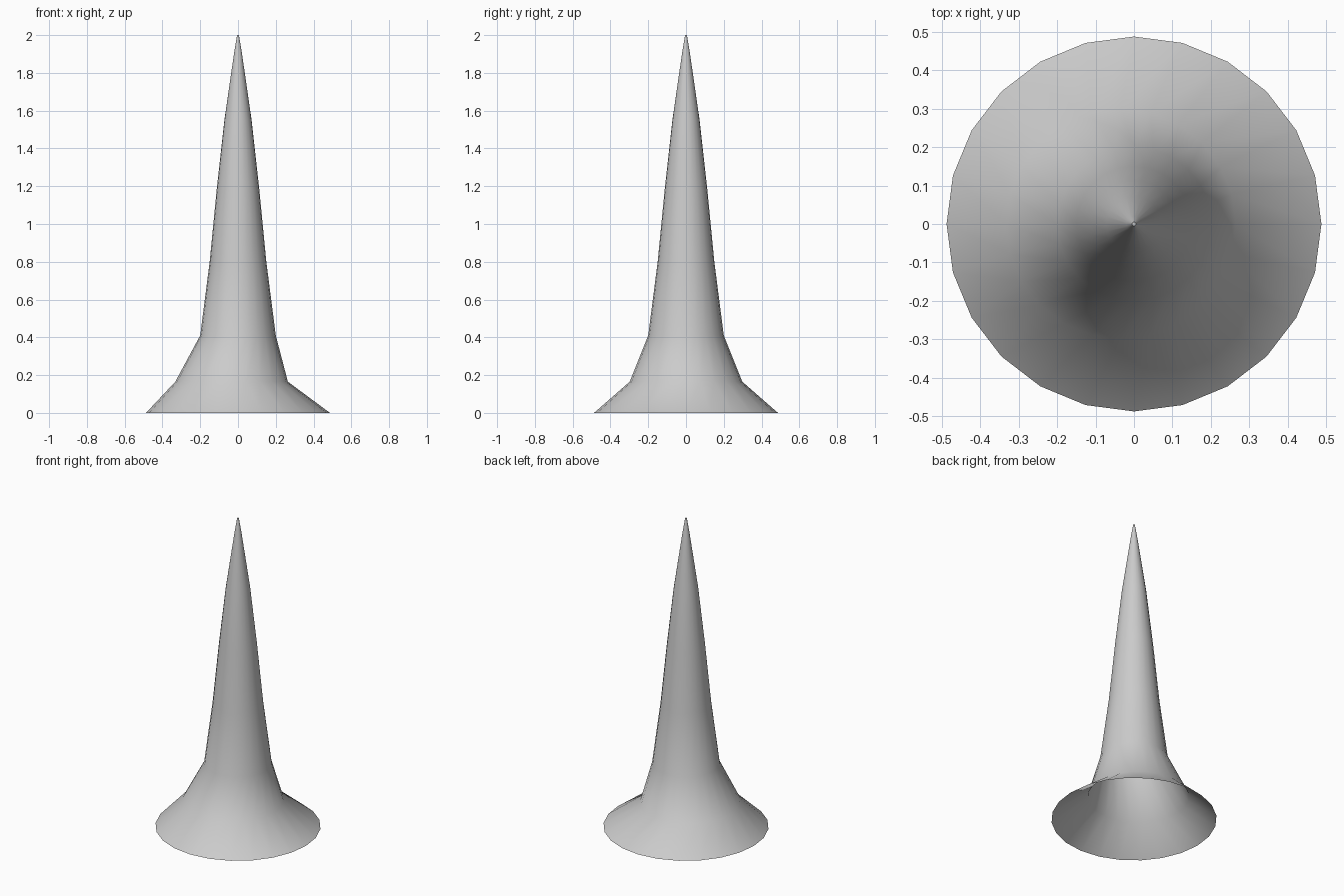
import bpy
import bmesh
from math import cos, sin, tau

cube = bpy.data.objects.get("Cube")
if cube:
    bpy.data.objects.remove(cube, do_unlink=True)

SIDES = 24

# Profile rings from the flared rim to the tip: (radius, height, x offset)
RINGS = [
    (0.487, 0.0, 0.0),
    (0.298, 0.165, -0.034),
    (0.2, 0.41, 0.0),
    (0.15, 0.8, 0.0),
    (0.113, 1.18, 0.0),
    (0.072, 1.55, 0.0),
    (0.02, 1.91, 0.0),
    (0.005, 2.0, 0.0),
]

# Plain grey material
grey = bpy.data.materials.new("light grey")
grey.use_nodes = True
colour = (0.6, 0.6, 0.6, 1.0)
grey.diffuse_color = colour
grey.node_tree.nodes["Principled BSDF"].inputs["Base Color"].default_value = colour

# Hollow spike with an open flared base
bm = bmesh.new()
loops = []
for radius, height, shift in RINGS:
    loops.append([
        bm.verts.new((shift + radius * cos(tau * i / SIDES),
                      radius * sin(tau * i / SIDES), height))
        for i in range(SIDES)
    ])
for low, high in zip(loops, loops[1:]):
    for i in range(SIDES):
        j = (i + 1) % SIDES
        bm.faces.new((low[i], low[j], high[j], high[i]))
for face in bm.faces:
    face.smooth = True

# Tiny flat cap at the tip
bm.faces.new(loops[-1])

mesh = bpy.data.meshes.new("flared_spike")
bm.to_mesh(mesh)
bm.free()
mesh.materials.append(grey)
spike = bpy.data.objects.new("flared_spike", mesh)
bpy.context.collection.objects.link(spike)
